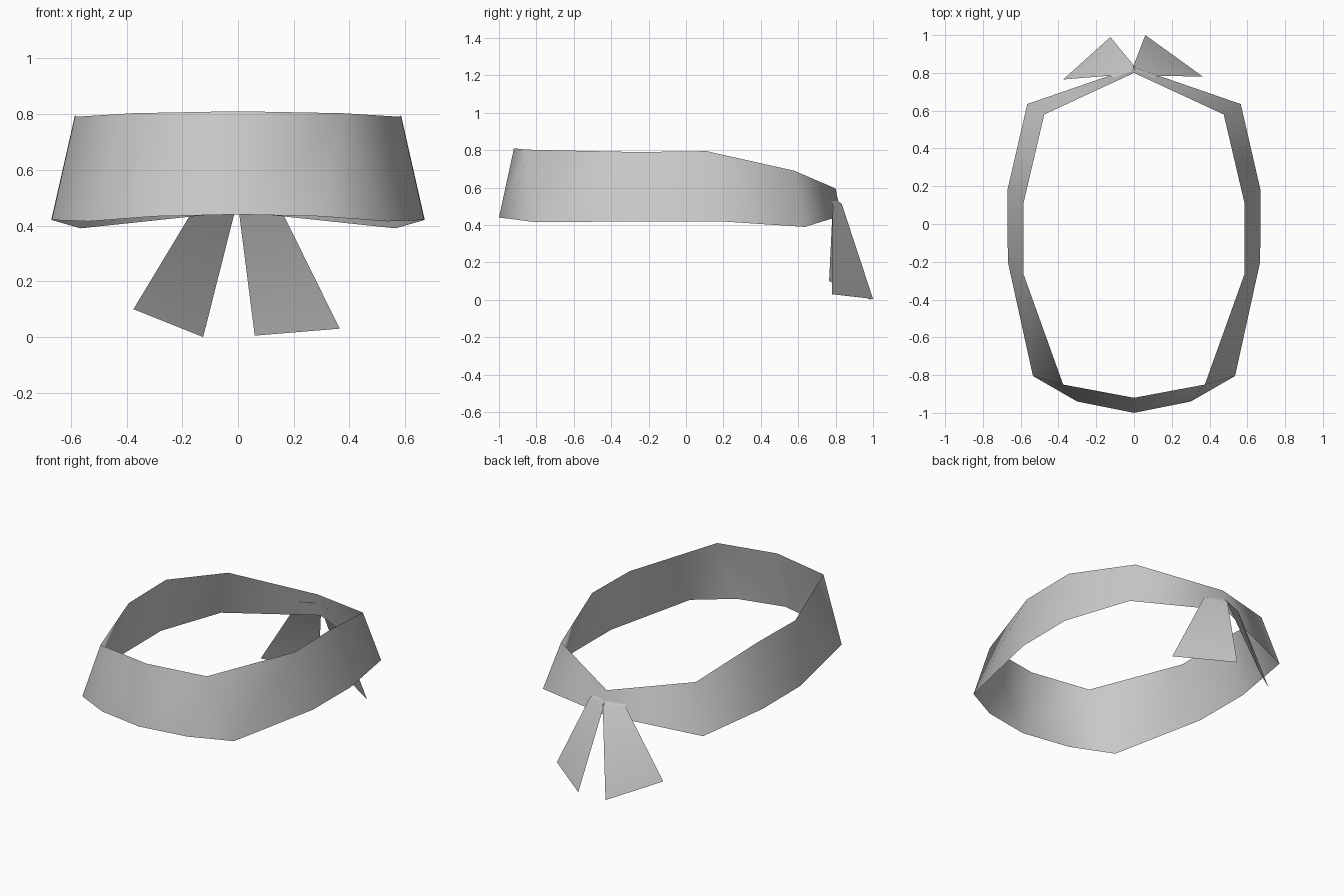
import bpy
import bmesh

cube = bpy.data.objects.get("Cube")
if cube:
    bpy.data.objects.remove(cube, do_unlink=True)

# One cloth colour
cloth = bpy.data.materials.new("grey cloth")
cloth.use_nodes = True
grey = (0.6, 0.6, 0.6, 1)
cloth.diffuse_color = grey
cloth.node_tree.nodes["Principled BSDF"].inputs["Base Color"].default_value = grey


def sheet(name, rows_a, rows_b, mirrored=False):
    """Skin two edge lines; a repeated point turns that quad into a triangle."""
    bm = bmesh.new()
    made = {}

    def vert(p):
        if p not in made:
            made[p] = bm.verts.new(p)
        return made[p]

    pairs = list(zip(rows_a, rows_b))
    for (a0, b0), (a1, b1) in zip(pairs, pairs[1:]):
        corners = list(dict.fromkeys([a0, a1, b1, b0]))
        bm.faces.new([vert(p) for p in corners]).smooth = True
    mesh = bpy.data.meshes.new(name)
    bm.to_mesh(mesh)
    bm.free()
    mesh.materials.append(cloth)
    obj = bpy.data.objects.new(name, mesh)
    bpy.context.collection.objects.link(obj)
    if mirrored:
        obj.modifiers.new("mirror", "MIRROR").use_axis[0] = True
    return obj


# Head band: lower and upper edges of the left half, front to back
lower = [(0, -1.0, 0.44), (0.30, -0.94, 0.433), (0.535, -0.805, 0.415),
         (0.668, -0.20, 0.42), (0.67, 0.18, 0.42), (0.565, 0.635, 0.39),
         (0, 0.83, 0.45)]
upper = [(0, -0.92, 0.81), (0.375, -0.85, 0.803), (0.375, -0.85, 0.803),
         (0.585, -0.265, 0.79), (0.585, 0.11, 0.795), (0.475, 0.58, 0.69),
         (0, 0.80, 0.595)]
sheet("head_band", lower, upper, mirrored=True)

# Tied tails: each tucks into the band at the top and flares out below
sheet("left_tail",
      [(0.02, 0.795, 0.54), (-0.005, 0.832, 0.515), (0.06, 1.0, 0.005)],
      [(0.10, 0.765, 0.535), (0.128, 0.785, 0.51), (0.365, 0.78, 0.03)])
sheet("right_tail",
      [(-0.10, 0.765, 0.535), (-0.128, 0.785, 0.51), (-0.375, 0.765, 0.10)],
      [(-0.02, 0.795, 0.54), (0.005, 0.832, 0.515), (-0.125, 0.99, 0.0)])
